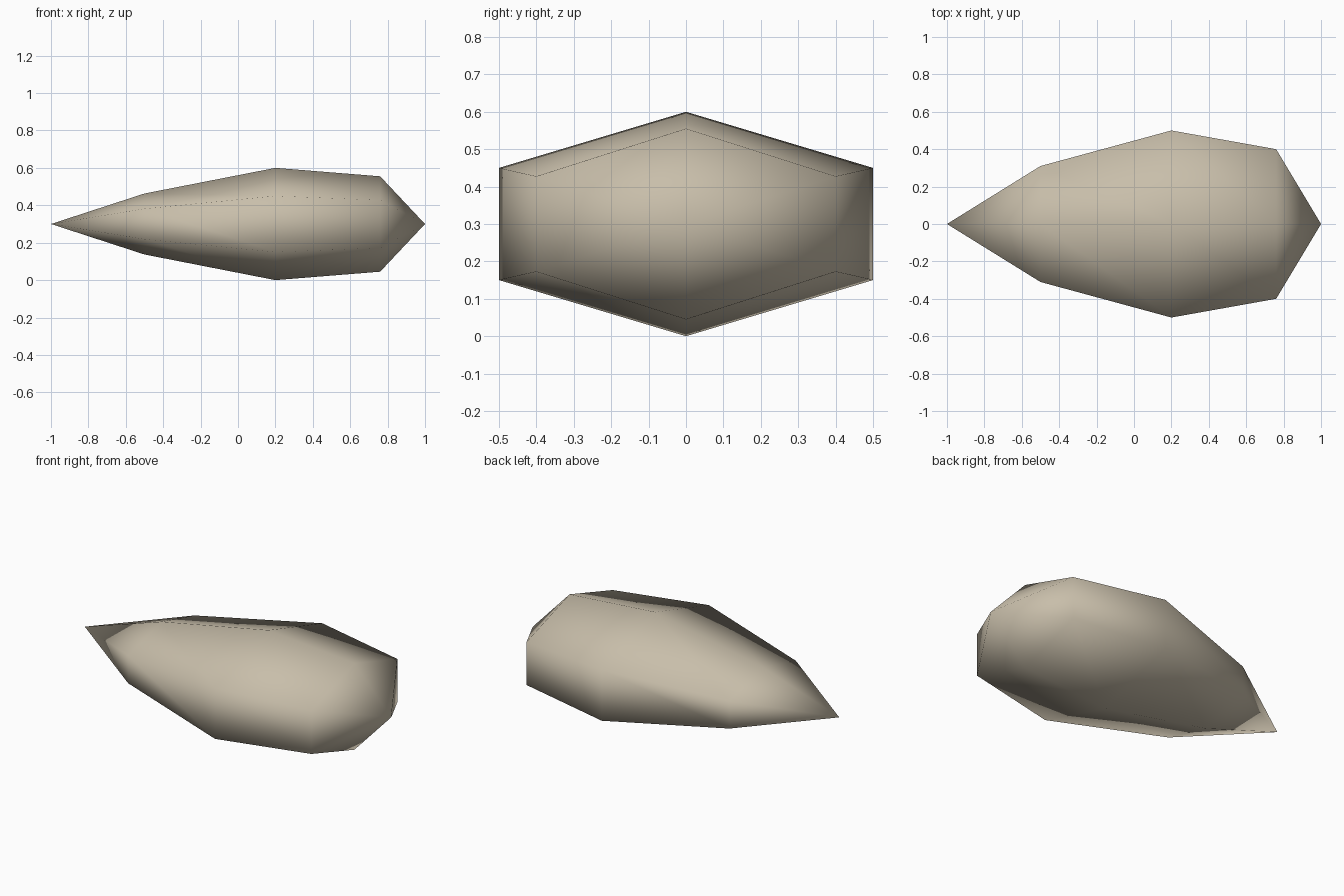
import bpy, bmesh

if "Cube" in bpy.data.objects:
    bpy.data.objects.remove(bpy.data.objects["Cube"])

# Stations along the body: x, half width (y), half height (z)
STATIONS = [(-0.5, 0.31, 0.163), (0.2, 0.5, 0.3), (0.76, 0.4, 0.255)]
MID_Z = 0.3
# Six-sided cross-section with a ridge, a keel and upright flanks
SECTION = [(0, 1), (-1, 0.5), (-1, -0.5), (0, -1), (1, -0.5), (1, 0.5)]

bm = bmesh.new()
rings = [[bm.verts.new((x, w * a, MID_Z + h * b)) for a, b in SECTION]
         for x, w, h in STATIONS]
tail = bm.verts.new((-1, 0, MID_Z))
nose = bm.verts.new((1, 0, MID_Z))

# Skin between the stations, then the two pointed ends
n = len(SECTION)
for i in range(n):
    j = (i + 1) % n
    for r, s in zip(rings, rings[1:]):
        bm.faces.new((r[i], r[j], s[j], s[i]))
    bm.faces.new((tail, rings[0][j], rings[0][i]))
    bm.faces.new((nose, rings[-1][i], rings[-1][j]))
bmesh.ops.recalc_face_normals(bm, faces=bm.faces)
for f in bm.faces:
    f.smooth = True

mesh = bpy.data.meshes.new("pointed_body")
bm.to_mesh(mesh)
bm.free()

# Warm stone colour
stone = bpy.data.materials.new("warm_stone")
stone.diffuse_color = (0.578, 0.515, 0.402, 1)
stone.use_nodes = True
stone.node_tree.nodes["Principled BSDF"].inputs["Base Color"].default_value = stone.diffuse_color
mesh.materials.append(stone)

body = bpy.data.objects.new("pointed_body", mesh)
bpy.context.collection.objects.link(body)
